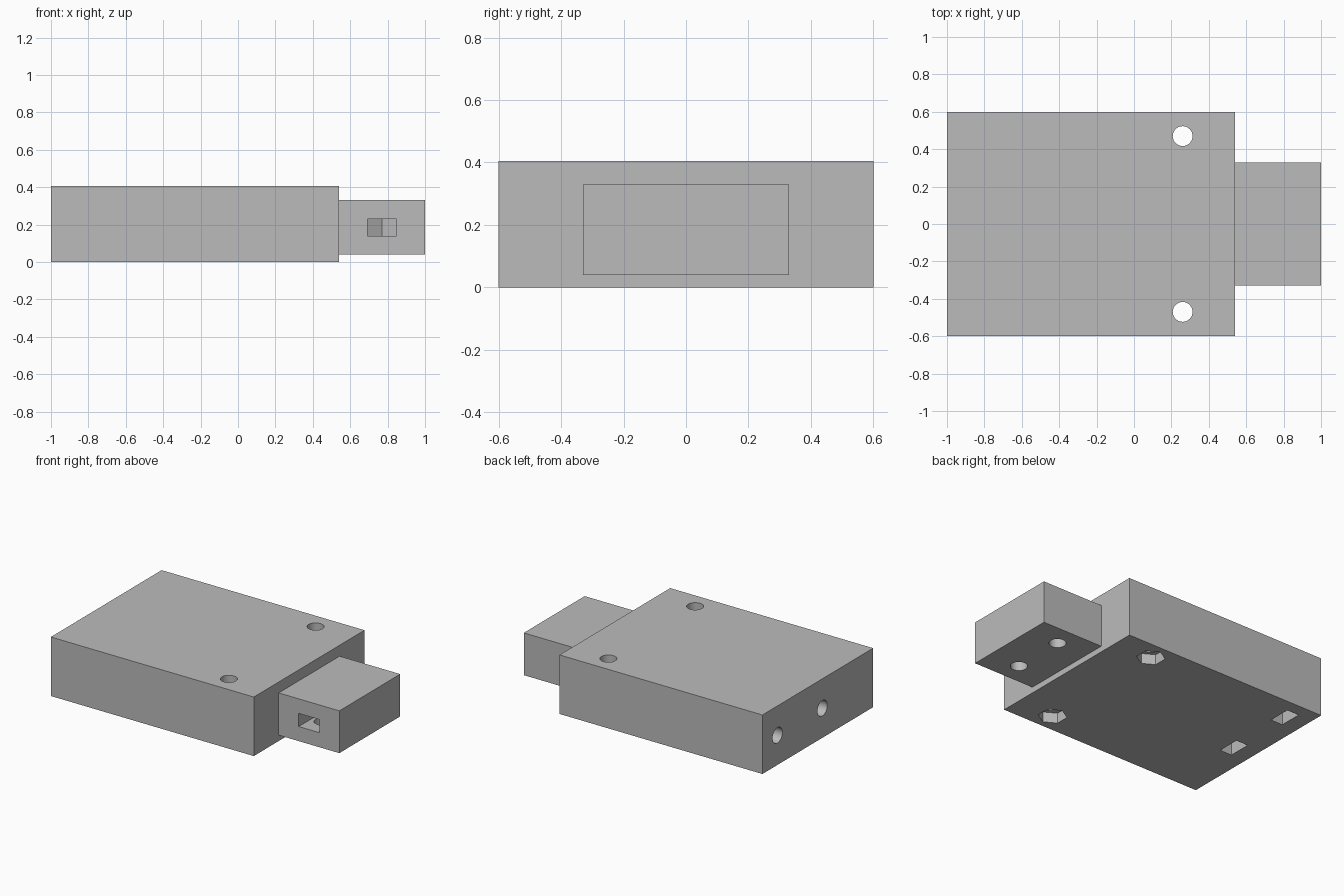
import bpy
import bmesh
from math import cos, sin, pi, radians
from mathutils import Matrix, Vector

if "Cube" in bpy.data.objects:
    bpy.data.objects.remove(bpy.data.objects["Cube"])

grey = bpy.data.materials.new("plain grey")
grey.use_nodes = True
grey.diffuse_color = (0.5, 0.5, 0.5, 1)
grey.node_tree.nodes["Principled BSDF"].inputs["Base Color"].default_value = grey.diffuse_color

SCREW_R = 0.053
NUT_R = 0.09
NUT_HALF = NUT_R * cos(pi / 6)
NUT_THICK = 0.09
# Local (x, y, z) mapped to world (y, z, x), for features lying along x
ALONG_X = Matrix(((0, 0, 1, 0), (1, 0, 0, 0), (0, 1, 0, 0), (0, 0, 0, 1)))


def prism(name, points, depth, location, turn=Matrix()):
    """Extrude a flat outline along its local z."""
    bm = bmesh.new()
    face = bm.faces.new([bm.verts.new((x, y, 0)) for x, y in points])
    new = bmesh.ops.extrude_face_region(bm, geom=[face])["geom"]
    bmesh.ops.translate(bm, vec=(0, 0, depth),
                        verts=[v for v in new if isinstance(v, bmesh.types.BMVert)])
    bm.transform(Matrix.Translation(Vector(location)) @ turn)
    bmesh.ops.recalc_face_normals(bm, faces=bm.faces)
    mesh = bpy.data.meshes.new(name)
    bm.to_mesh(mesh)
    bm.free()
    mesh.materials.append(grey)
    obj = bpy.data.objects.new(name, mesh)
    bpy.context.collection.objects.link(obj)
    return obj


def ring(sides, radius):
    return [(radius * cos(pi / 2 + 2 * pi * i / sides),
             radius * sin(pi / 2 + 2 * pi * i / sides)) for i in range(sides)]


def block(name, x0, x1, half_y, z0, z1):
    outline = [(x0, -half_y), (x1, -half_y), (x1, half_y), (x0, half_y)]
    return prism(name, outline, z1 - z0, (0, 0, z0))


def nut_slot(tail):
    """Slot outline ending in half a hexagon, pointing along +y."""
    return [(-NUT_HALF, -tail), (NUT_HALF, -tail), (NUT_HALF, NUT_R / 2),
            (0, NUT_R), (-NUT_HALF, NUT_R / 2)]


def carve(obj, cutters):
    for cutter in cutters:
        cutter.hide_render = True
        mod = obj.modifiers.new("cut", "BOOLEAN")
        mod.operation = "DIFFERENCE"
        mod.solver = "EXACT"
        mod.object = cutter
    bpy.context.view_layer.update()
    graph = bpy.context.evaluated_depsgraph_get()
    result = bpy.data.meshes.new_from_object(obj.evaluated_get(graph))
    obj.modifiers.clear()
    obj.data = result
    for cutter in cutters:
        bpy.data.objects.remove(cutter)
    bpy.ops.object.select_all(action="DESELECT")
    obj.select_set(True)
    bpy.context.view_layer.objects.active = obj
    bpy.ops.object.shade_smooth_by_angle(angle=radians(30))


circle = ring(32, SCREW_R)

# Main block
body = block("main_block", -1, 0.54, 0.6, 0, 0.405)
cuts = []
# Vertical screw holes with hexagonal nut recesses underneath
for y in (-0.47, 0.47):
    cuts.append(prism("screw_hole", circle, 0.5, (0.26, y, -0.04)))
    cuts.append(prism("nut_recess", ring(6, NUT_R), 0.11, (0.26, y, -0.04)))
# End screw holes with nut slots open at the bottom
for y in (-0.05, 0.437):
    cuts.append(prism("end_hole", circle, 0.35, (-1.05, y, 0.203), ALONG_X))
    cuts.append(prism("end_nut_slot", nut_slot(0.25), NUT_THICK,
                      (-0.89, y, 0.203), ALONG_X))
carve(body, cuts)

# Narrow end block
tongue = block("end_block", 0.54, 1, 0.33, 0.04, 0.33)
cuts = []
# Screw holes from below with nut slots open at the sides
for side in (-1, 1):
    y = side * 0.185
    turn = Matrix.Rotation(pi if side > 0 else 0, 4, "Z")
    cuts.append(prism("tongue_hole", circle, 0.27, (0.77, y, 0)))
    cuts.append(prism("tongue_nut_slot", nut_slot(0.2), NUT_THICK, (0.77, y, 0.14), turn))
carve(tongue, cuts)
